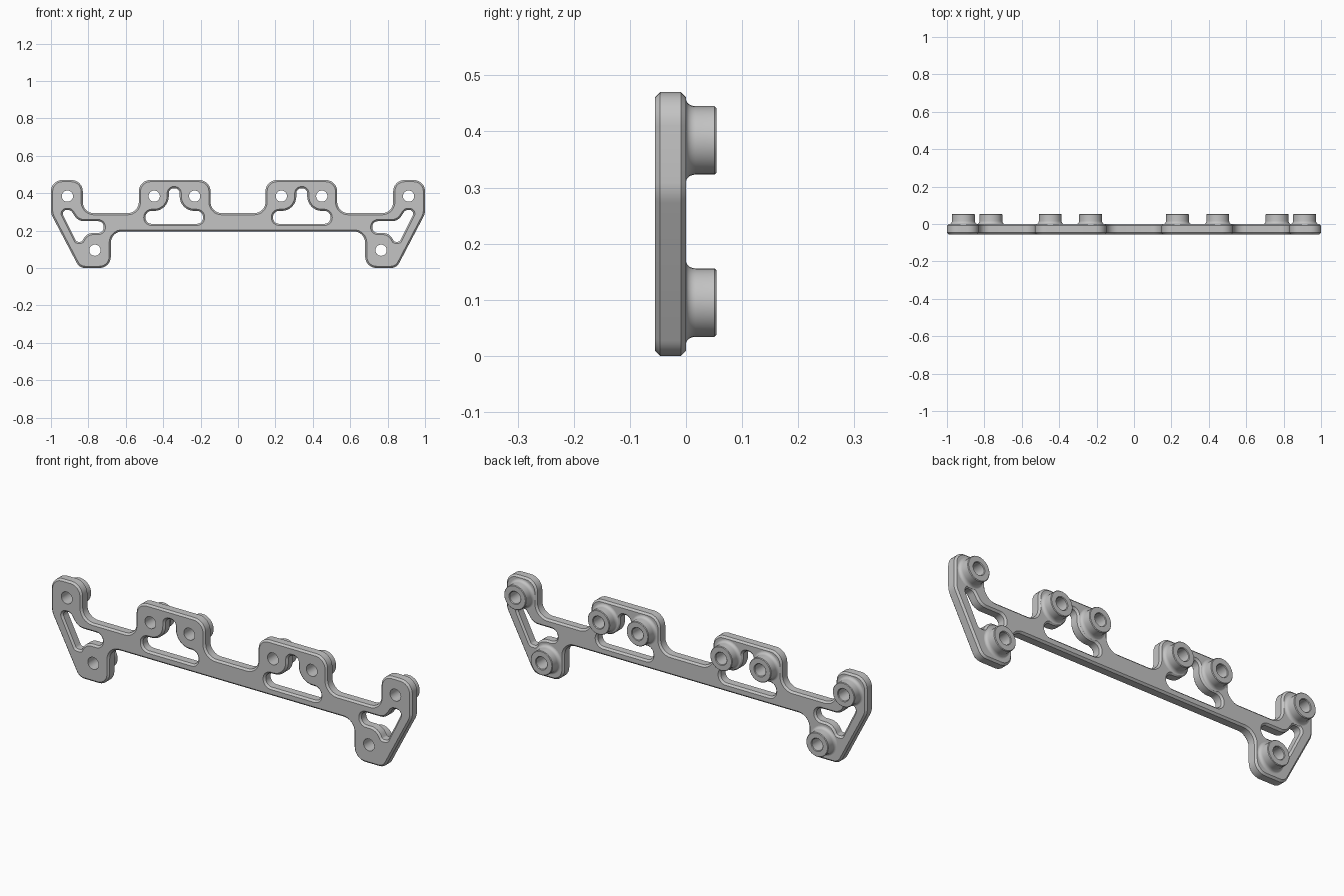
import bpy, bmesh, math
from mathutils import Vector

old = bpy.data.objects.get("Cube")
if old:
    bpy.data.objects.remove(old, do_unlink=True)

FRONT, BACK, TIP = -0.055, 0.0, 0.054
CHAMFER = 0.009
HOLE_R, BOSS_R, FLARE = 0.03, 0.061, 0.013

grey = bpy.data.materials.new("plain grey")
grey.use_nodes = True
grey.diffuse_color = (0.55, 0.55, 0.55, 1)
grey.node_tree.nodes["Principled BSDF"].inputs["Base Color"].default_value = grey.diffuse_color


def add_object(name, bm):
    bmesh.ops.recalc_face_normals(bm, faces=bm.faces[:])
    mesh = bpy.data.meshes.new(name)
    bm.to_mesh(mesh)
    bm.free()
    mesh.materials.append(grey)
    obj = bpy.data.objects.new(name, mesh)
    bpy.context.collection.objects.link(obj)
    bpy.ops.object.select_all(action="DESELECT")
    obj.select_set(True)
    bpy.context.view_layer.objects.active = obj
    bpy.ops.object.shade_smooth_by_angle(angle=math.radians(30))
    return obj


def rounded(corners, steps=8):
    """Polygon of (x, z, radius) corners with each corner filleted."""
    pts = []
    for i, (x, z, r) in enumerate(corners):
        p = Vector((x, z))
        a = (Vector(corners[i - 1][:2]) - p).normalized()
        b = (Vector(corners[(i + 1) % len(corners)][:2]) - p).normalized()
        half = a.angle(b) / 2
        centre = p + (a + b).normalized() * r / math.sin(half)
        start = (p + a * r / math.tan(half) - centre).normalized()
        end = (p + b * r / math.tan(half) - centre).normalized()
        for k in range(steps + 1):
            pts.append(centre + start.slerp(end, k / steps) * r)
    return pts


def circle(x, z, r, n=32):
    return [Vector((x + r * math.cos(k * math.tau / n), z + r * math.sin(k * math.tau / n)))
            for k in range(n)]


def mirrored(corners):
    return [(-x, z, r) for x, z, r in reversed(corners)]


def wound(pts, ccw):
    area = sum(pts[i - 1].cross(pts[i]) for i in range(len(pts)))
    return pts if (area > 0) == ccw else pts[::-1]


def inset(pts, d):
    """Move a loop towards its left side, which is the solid side."""
    out = []
    for i, p in enumerate(pts):
        e1 = (p - pts[i - 1]).normalized()
        e2 = (pts[(i + 1) % len(pts)] - p).normalized()
        n1, n2 = Vector((-e1.y, e1.x)), Vector((-e2.y, e2.x))
        out.append(p + (n1 + n2) * d / (1 + n1.dot(n2)))
    return out


# Plate outline, one half, from the underside round to the top middle
R = 0.06
half_outline = [(0.68, 0.195, R), (0.68, 0, R), (0.848, 0, 0.05), (1, 0.29, 0.08),
                (1, 0.47, R), (0.83, 0.47, R), (0.83, 0.293, R), (0.53, 0.293, R),
                (0.53, 0.47, R), (0.147, 0.47, R), (0.147, 0.293, R)]
# Arched slot of the middle tabs
arch_slot = [(0.187, 0.236, 0.033), (0.495, 0.236, 0.033), (0.495, 0.305, 0.033),
             (0.37, 0.305, 0.078), (0.37, 0.426, 0.026), (0.312, 0.426, 0.026),
             (0.312, 0.305, 0.078), (0.187, 0.305, 0.033)]
# Bent slot of the end tabs
end_slot = [(0.949, 0.31, 0.02), (0.895, 0.31, 0.025), (0.855, 0.25, 0.06),
            (0.718, 0.25, 0.03), (0.718, 0.187, 0.03), (0.81, 0.187, 0.06),
            (0.835, 0.14, 0.012), (0.864, 0.14, 0.015)]
half_bosses = {"inner": (0.232, 0.384), "middle": (0.448, 0.384),
               "outer": (0.912, 0.384), "lower": (0.765, 0.095)}

loops = [(wound(rounded(half_outline + mirrored(half_outline)), True), CHAMFER)]
for slot in (arch_slot, end_slot):
    for corners in (slot, mirrored(slot)):
        loops.append((wound(rounded(corners), False), CHAMFER))
for x, z in half_bosses.values():
    for side in (1, -1):
        loops.append((wound(circle(side * x, z, HOLE_R), False), 0))

# Plate: chamfered walls for every loop, then front and back caps
bm = bmesh.new()
cap_edges = {FRONT: [], BACK: []}
for pts, c in loops:
    levels = [(FRONT, c), (FRONT + c, 0), (BACK - c, 0), (BACK, c)] if c else [(FRONT, 0), (BACK, 0)]
    rings = [[bm.verts.new((p.x, y, p.y)) for p in inset(pts, d)] for y, d in levels]
    for lower, upper in zip(rings, rings[1:]):
        for i in range(len(pts)):
            bm.faces.new((lower[i - 1], lower[i], upper[i], upper[i - 1]))
    for y, ring in ((FRONT, rings[0]), (BACK, rings[-1])):
        cap_edges[y] += [bm.edges.get((ring[i - 1], ring[i])) for i in range(len(ring))]
for y, edges in cap_edges.items():
    bmesh.ops.triangle_fill(bm, edges=edges, use_beauty=True, normal=(0, -1 if y == FRONT else 1, 0))
add_object("mounting_plate", bm)

# Bosses: turned profile with a flared foot and a bored hole
flare = [(BOSS_R + FLARE * (1 - math.sin(t)), BACK + FLARE * 1.3 * (1 - math.cos(t)))
         for t in (k * math.pi / 12 for k in range(7))]
lip = 0.003
profile = flare + [(BOSS_R, TIP - lip), (BOSS_R - lip, TIP), (HOLE_R + lip, TIP),
                   (HOLE_R, TIP - lip), (HOLE_R, BACK)]
for label, (x, z) in half_bosses.items():
    for side_name, side in (("left", 1), ("right", -1)):
        bm = bmesh.new()
        verts = [bm.verts.new((r, y, 0)) for r, y in profile]
        edges = [bm.edges.new(pair) for pair in zip(verts, verts[1:])]
        bmesh.ops.spin(bm, geom=verts + edges, cent=(0, 0, 0), axis=(0, 1, 0),
                       angle=math.tau, steps=32)
        bmesh.ops.remove_doubles(bm, verts=bm.verts[:], dist=0.0002)
        boss = add_object(f"{side_name}_{label}_boss", bm)
        boss.location = (side * x, 0, z)
